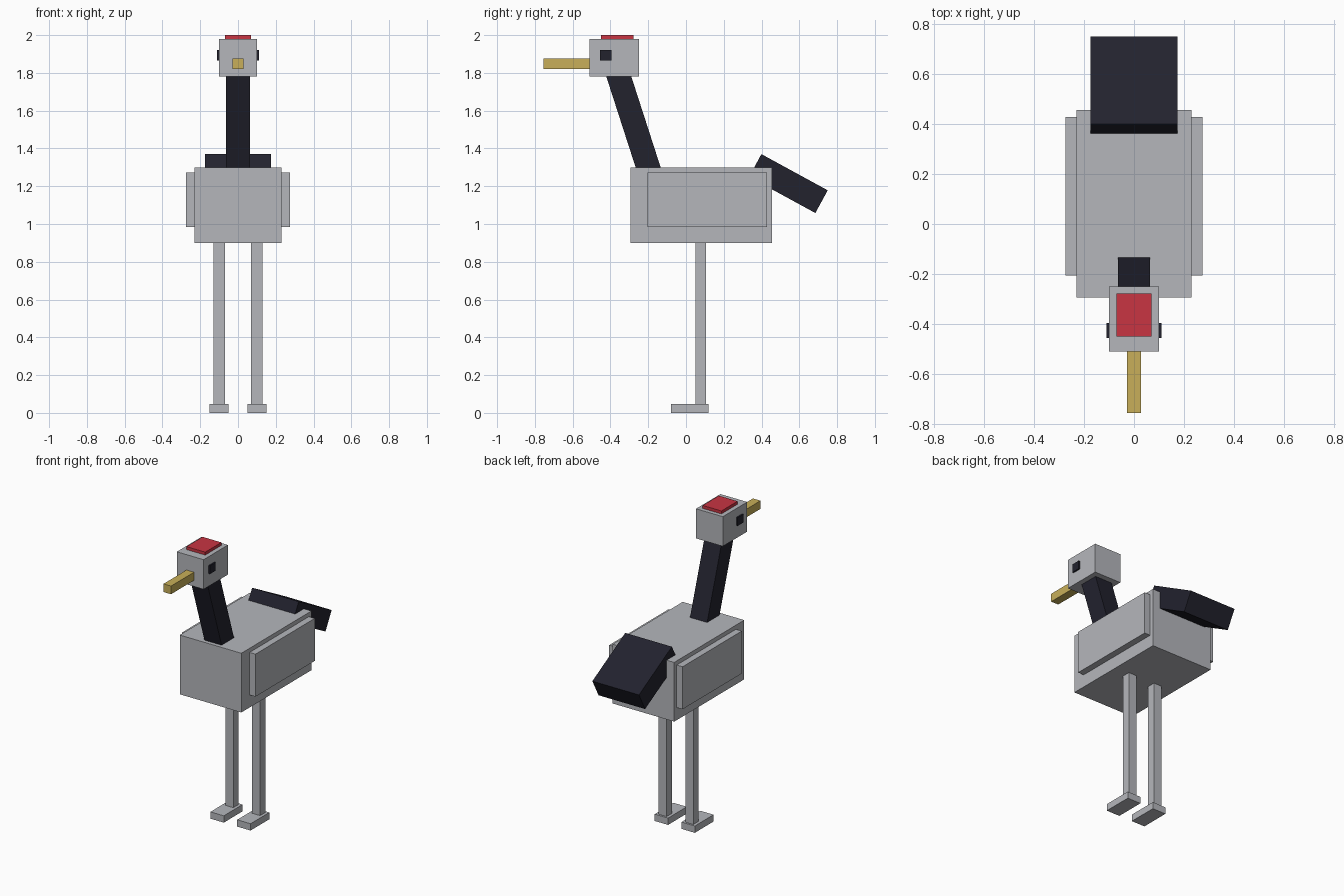
import bpy
import math

cube = bpy.data.objects.get("Cube")
if cube:
    bpy.data.objects.remove(cube, do_unlink=True)


def material(name, rgb):
    mat = bpy.data.materials.new(name)
    mat.use_nodes = True
    colour = (*rgb, 1.0)
    mat.diffuse_color = colour
    mat.node_tree.nodes["Principled BSDF"].inputs["Base Color"].default_value = colour
    return mat


grey = material("pale_grey", (0.46, 0.47, 0.50))
dark = material("blue_black", (0.016, 0.016, 0.027))
red = material("crown_red", (0.58, 0.035, 0.055))
gold = material("beak_gold", (0.58, 0.43, 0.10))


def block(name, mat, size, centre, tilt=0.0):
    """Box with full size and centre, tilted about the x axis in degrees."""
    bpy.ops.mesh.primitive_cube_add(size=1, location=centre)
    ob = bpy.context.object
    ob.name = name
    ob.scale = size
    ob.rotation_euler.x = math.radians(tilt)
    ob.data.materials.append(mat)
    return ob


def span(name, mat, x, y, z):
    """Box given by its low and high limits on each axis."""
    limits = (x, y, z)
    return block(name, mat, [b - a for a, b in limits],
                 [(a + b) / 2 for a, b in limits])


def pair(name, mat, x, y, z):
    """The same box on both sides."""
    span("left_" + name, mat, x, y, z)
    span("right_" + name, mat, (-x[1], -x[0]), y, z)


# Body, wings and tail
span("body", grey, (-0.23, 0.23), (-0.293, 0.455), (0.9, 1.3))
pair("wing", grey, (0.22, 0.274), (-0.205, 0.428), (0.985, 1.272))
block("tail", dark, (0.348, 0.4, 0.137), (0, 0.542, 1.214), -28.6)

# Neck and head
block("neck", dark, (0.128, 0.126, 0.6), (0, -0.278, 1.54), 17.9)
span("head", grey, (-0.1, 0.1), (-0.51, -0.25), (1.78, 1.98))
span("crown", red, (-0.07, 0.07), (-0.45, -0.278), (1.97, 2.0))
span("beak", gold, (-0.028, 0.028), (-0.755, -0.5), (1.821, 1.876))
pair("eye", dark, (0.09, 0.11), (-0.455, -0.395), (1.865, 1.921))

# Legs and feet
pair("leg", grey, (0.07, 0.13), (0.05, 0.107), (0.04, 0.91))
pair("foot", grey, (0.05, 0.15), (-0.08, 0.12), (0.0, 0.046))
